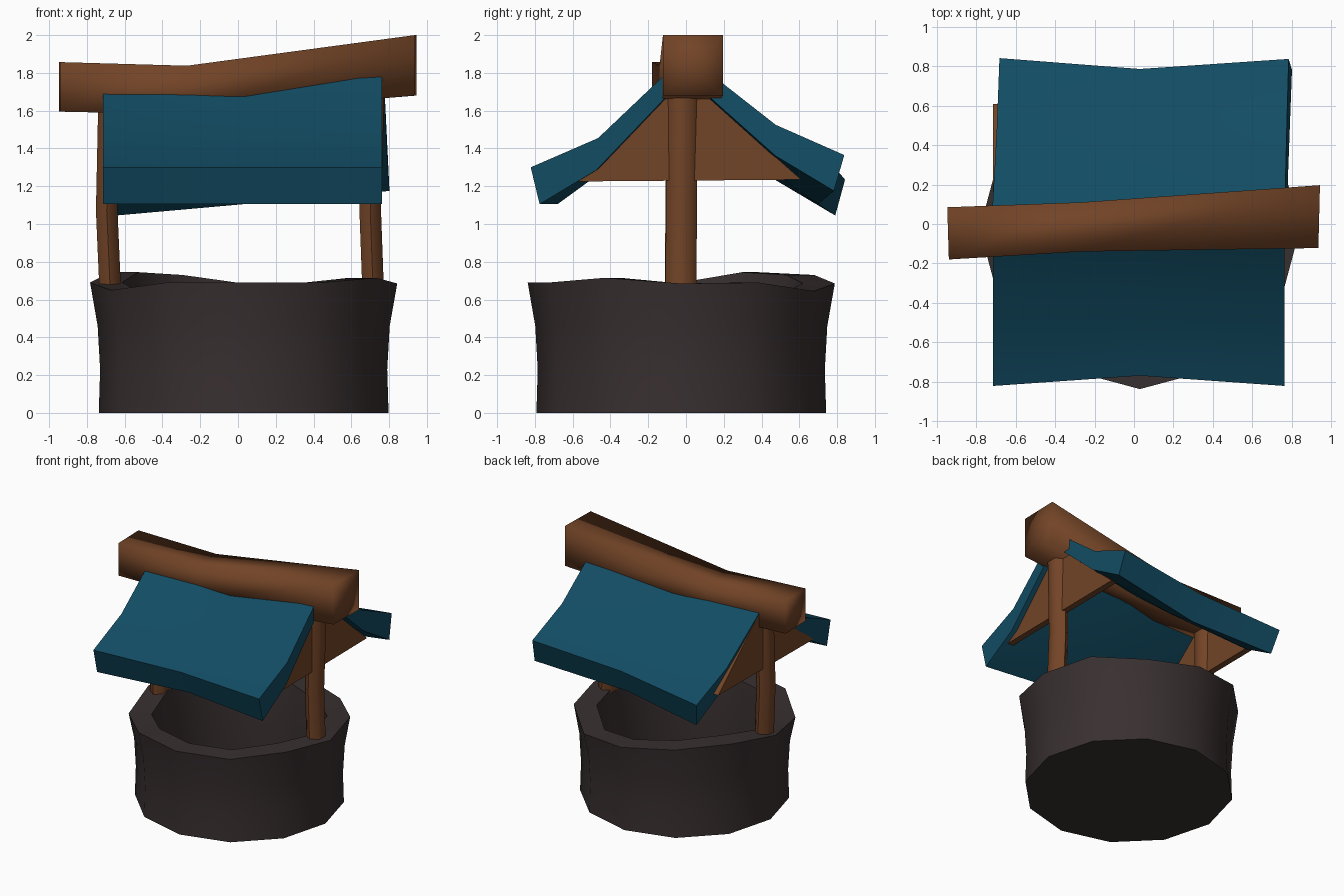
import bpy, bmesh, math
from mathutils import Vector

if "Cube" in bpy.data.objects:
    bpy.data.objects.remove(bpy.data.objects["Cube"])


def material(name, rgb):
    m = bpy.data.materials.new(name)
    m.diffuse_color = (*rgb, 1)
    m.use_nodes = True
    m.node_tree.nodes["Principled BSDF"].inputs["Base Color"].default_value = m.diffuse_color
    return m


WOOD = material("brown wood", (0.17, 0.058, 0.02))
TEAL = material("teal roof", (0.006, 0.072, 0.125))
STONE = material("dark stone", (0.040, 0.029, 0.030))


def finish(name, bm, mat, angle=35):
    bmesh.ops.recalc_face_normals(bm, faces=bm.faces)
    me = bpy.data.meshes.new(name)
    bm.to_mesh(me)
    bm.free()
    ob = bpy.data.objects.new(name, me)
    bpy.context.collection.objects.link(ob)
    me.materials.append(mat)
    bpy.ops.object.select_all(action='DESELECT')
    bpy.context.view_layer.objects.active = ob
    ob.select_set(True)
    if angle:
        bpy.ops.object.shade_smooth_by_angle(angle=math.radians(angle))
    return ob


def loft(name, rings, mat, angle=35, poke=False):
    """Bridge closed rings of points in order and cap both ends."""
    bm = bmesh.new()
    vs = [[bm.verts.new(p) for p in r] for r in rings]
    n = len(vs[0])
    for a, b in zip(vs, vs[1:]):
        for i in range(n):
            j = (i + 1) % n
            bm.faces.new((a[i], a[j], b[j], b[i]))
    caps = [bm.faces.new(vs[0]), bm.faces.new(vs[-1])]
    if poke:
        bmesh.ops.poke(bm, faces=caps)
    return finish(name, bm, mat, angle)


# stone basin: outer wall, uneven rim, inner wall and floor
RIM = [.685, .69, .645, .685, .73, .745, .69, .65, .69, .69, .69, .715]


def circle(r, z):
    return [(0.03 + r * math.cos(i * math.pi / 6), -0.025 + r * math.sin(i * math.pi / 6),
             RIM[i] if z is None else z) for i in range(12)]


loft("stone_basin", [circle(.767, 0), circle(.76, .23), circle(.773, .46), circle(.813, None),
                     circle(.645, None), circle(.62, .4), circle(.62, .1)], STONE)


# posts: slightly bent six-sided poles standing on the rim
def post(name, path):
    rings = []
    for x, y, z in path:
        rings.append([(x + .066 * math.cos(a), y + .082 * math.sin(a), z)
                      for a in (math.pi / 6 + k * math.pi / 3 for k in range(6))])
    loft(name, rings, WOOD, 65)


post("left_post", [(-.677, -.03, .66), (-.695, -.027, 1.07), (-.682, -.02, 1.68)])
post("right_post", [(.715, -.027, .66), (.700, -.024, 1.07), (.718, -.018, 1.72)])


# crooked ridge beam: three square sections
def section(x, y0, y1, z0, z1, skew):
    return [(x + skew, y0, z0), (x + skew, y0, z1), (x - skew, y1, z1), (x - skew, y1, z0)]


loft("ridge_beam", [section(-.944, -.18, .085, 1.595, 1.857, .004),
                    section(-.27, -.14, .11, 1.58, 1.838, 0),
                    section(.94, -.122, .197, 1.68, 2.0, -.004)], WOOD, 180, poke=True)


# gable panels under each roof end
for name, x in (("left_gable", -.69), ("right_gable", .70)):
    tri = [(-.60, 1.225), (.61, 1.235), (.06, 1.72), (-.06, 1.72)]
    loft(name, [[(x + d, y, z) for y, z in tri] for d in (-.025, .025)], WOOD, 0)


# roof slabs: each column runs eave to ridge on top, then ridge to eave below
def slab(name, columns):
    loft(name, [[(xs[i], y, z) for i, (y, z) in enumerate(prof)] for xs, prof in columns], TEAL, 25)


L, M, R = [-.715] * 6, [.03] * 6, [.763] * 6
slab("front_roof", [
    (L, [(-.822, 1.30), (-.465, 1.455), (-.06, 1.77), (-.06, 1.64), (-.475, 1.285), (-.775, 1.105)]),
    (M, [(-.77, 1.30), (-.45, 1.44), (-.06, 1.73), (-.06, 1.60), (-.44, 1.28), (-.68, 1.105)]),
    (R, [(-.822, 1.30), (-.465, 1.455), (-.06, 1.84), (-.06, 1.72), (-.475, 1.285), (-.775, 1.105)])])

L = [-.683, -.697, -.72, -.70, -.67, -.645]
R = [.785, .775, .765, .775, .79, .802]
slab("back_roof", [
    (L, [(.842, 1.235), (.475, 1.40), (.06, 1.73), (.06, 1.58), (.47, 1.235), (.79, 1.045)]),
    (M, [(.787, 1.30), (.46, 1.44), (.06, 1.73), (.06, 1.60), (.45, 1.28), (.70, 1.105)]),
    (R, [(.838, 1.365), (.475, 1.525), (.06, 1.85), (.06, 1.73), (.475, 1.36), (.783, 1.175)])])
